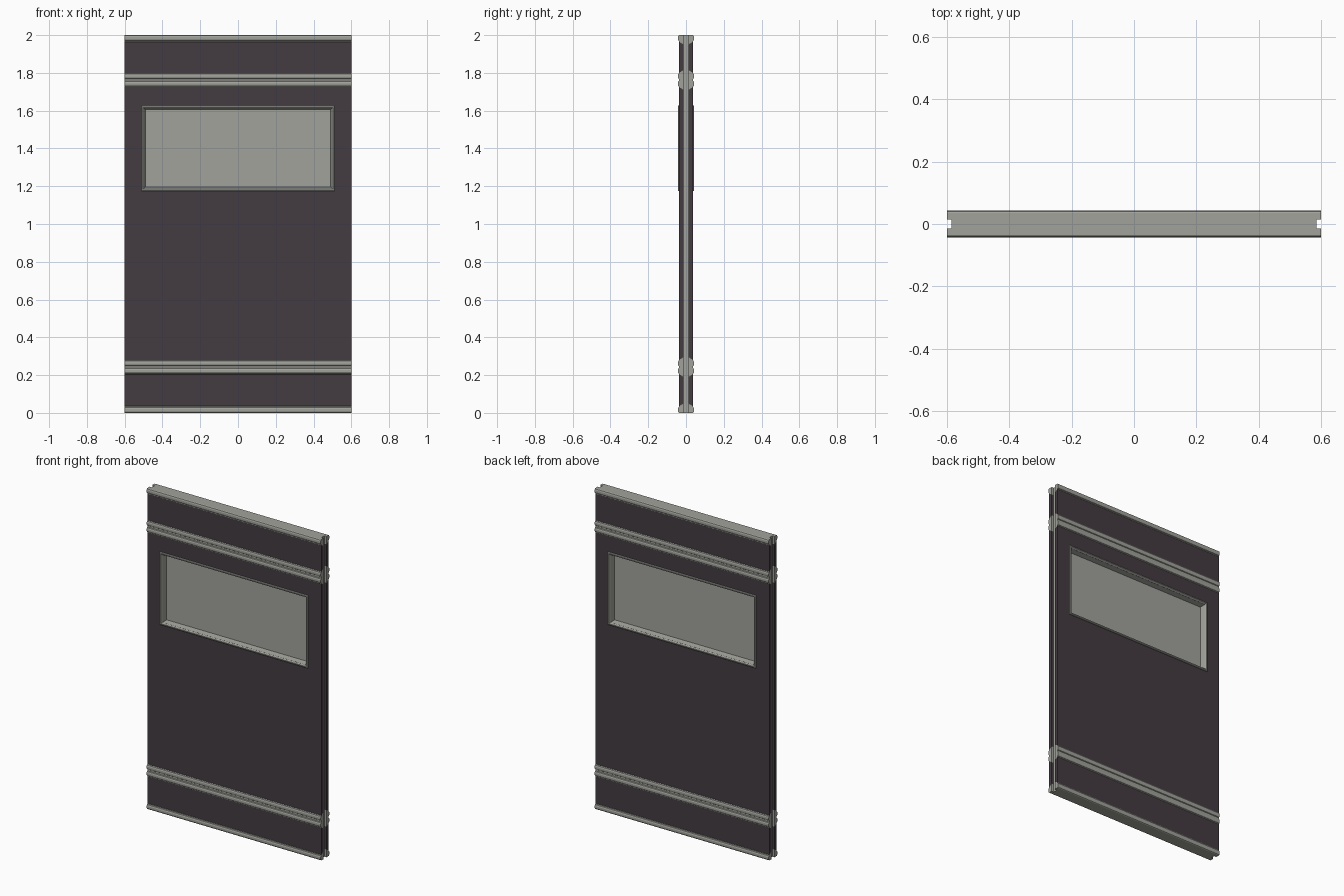
import bpy, bmesh, math

if "Cube" in bpy.data.objects:
    bpy.data.objects.remove(bpy.data.objects["Cube"])

def material(name, rgb):
    m = bpy.data.materials.new(name)
    m.diffuse_color = (*rgb, 1)
    m.use_nodes = True
    m.node_tree.nodes["Principled BSDF"].inputs["Base Color"].default_value = m.diffuse_color
    return m

GREY = material("warm grey metal", (0.36, 0.36, 0.33))
DARK = material("dark plum panel", (0.057, 0.044, 0.053))

HALF_W, CORE_W = 0.6, 0.585          # overall half width, groove floor
CORE_Y, FACE_Y, TRIM_Y = 0.014, 0.037, 0.043
WX, WZ0, WZ1 = 0.497, 1.19, 1.612    # window opening

def finish(name, bm, mat, mirror=True):
    bmesh.ops.recalc_face_normals(bm, faces=bm.faces)
    me = bpy.data.meshes.new(name)
    bm.to_mesh(me)
    bm.free()
    me.materials.append(mat)
    ob = bpy.data.objects.new(name, me)
    bpy.context.collection.objects.link(ob)
    if mirror:
        mod = ob.modifiers.new("front and back", 'MIRROR')
        mod.use_axis = (False, True, False)
        mod.use_mirror_merge = False
    return ob

def extrude_x(name, profile, x0, x1, mat, mirror=True):
    """Closed (y, z) profile extruded from x0 to x1."""
    bm = bmesh.new()
    a, b = ([bm.verts.new((x, y, z)) for y, z in profile] for x in (x0, x1))
    n = len(profile)
    bm.faces.new(a)
    bm.faces.new(b)
    for i in range(n):
        j = (i + 1) % n
        bm.faces.new((a[i], a[j], b[j], b[i]))
    return finish(name, bm, mat, mirror)

def bead(z0, z1, steps=5):
    """Rounded bulge on the outer face between two heights."""
    mid, half = (z0 + z1) / 2, (z1 - z0) / 2
    pts = []
    for i in range(steps + 1):
        t = math.pi * i / steps
        pts.append((FACE_Y - 0.001 + 0.0075 * math.sin(t), mid - half * math.cos(t)))
    return pts

def rect(y0, y1, z0, z1):
    return [(y0, z0), (y1, z0), (y1, z1), (y0, z1)]

# Rails: tapered root inside the wall, rounded beads outside
T = 0.014
rails = {
    "bottom_rail": [(CORE_Y, 0)] + bead(0.0, 0.032) + [(FACE_Y, 0.035), (CORE_Y, 0.035 + T)],
    "lower_rail": [(CORE_Y, 0.205 - T), (FACE_Y, 0.205)] + bead(0.207, 0.238)
                  + bead(0.247, 0.278) + [(FACE_Y, 0.28), (CORE_Y, 0.28 + T)],
    "upper_rail": [(CORE_Y, 1.725 - T), (FACE_Y, 1.725)] + bead(1.727, 1.758)
                  + bead(1.767, 1.798) + [(FACE_Y, 1.80), (CORE_Y, 1.80 + T)],
    "top_rail": [(CORE_Y, 1.965 - T), (FACE_Y, 1.965)] + bead(1.968, 2.0) + [(CORE_Y, 2.0)],
}
for name, prof in rails.items():
    extrude_x(name, prof, -HALF_W, HALF_W, GREY)

# Dark panels between the rails; ta and tb follow the rail tapers
def panel(name, z0, z1, ta, tb, x0=-HALF_W, x1=HALF_W):
    extrude_x(name, [(CORE_Y, z0 + ta), (FACE_Y - 0.001, z0),
                     (FACE_Y - 0.001, z1), (CORE_Y, z1 - tb)], x0, x1, DARK)

panel("kick_panel", 0.035, 0.205, T, T)
panel("main_panel", 0.28, WZ0, T, 0)
panel("window_head_panel", WZ1, 1.725, 0, T)
panel("window_left_panel", WZ0, WZ1, 0, 0, -HALF_W, -WX)
panel("window_right_panel", WZ0, WZ1, 0, 0, WX, HALF_W)
panel("top_panel", 1.80, 1.965, T, T)

# Core behind the panels, forming the side groove floor
for name, z0, z1, x0, x1 in (
        ("core_below", 0, WZ0, -CORE_W, CORE_W), ("core_above", WZ1, 2.0, -CORE_W, CORE_W),
        ("core_left", WZ0, WZ1, -CORE_W, -WX), ("core_right", WZ0, WZ1, WX, CORE_W)):
    extrude_x(name, rect(-CORE_Y, CORE_Y, z0, z1), x0, x1, GREY, False)

# Window pane
extrude_x("window_pane", rect(-0.004, 0.004, WZ0, WZ1), -WX, WX, GREY, False)

# Window frame: mitred loops of (inset, depth)
bm = bmesh.new()
loops = []
for d, y in ((0, 0.035), (0, 0.041), (0.003, 0.0435), (0.009, 0.0435),
             (0.013, 0.040), (0.015, 0.035), (0.021, 0.004)):
    x, lo, hi = 0.511 - d, 1.175 + d, 1.627 - d
    loops.append([bm.verts.new((sx, y, z)) for sx, z in ((-x, lo), (x, lo), (x, hi), (-x, hi))])
for a, b in zip(loops, loops[1:] + loops[:1]):
    for i in range(4):
        j = (i + 1) % 4
        bm.faces.new((a[i], a[j], b[j], b[i]))
finish("window_frame", bm, GREY)
